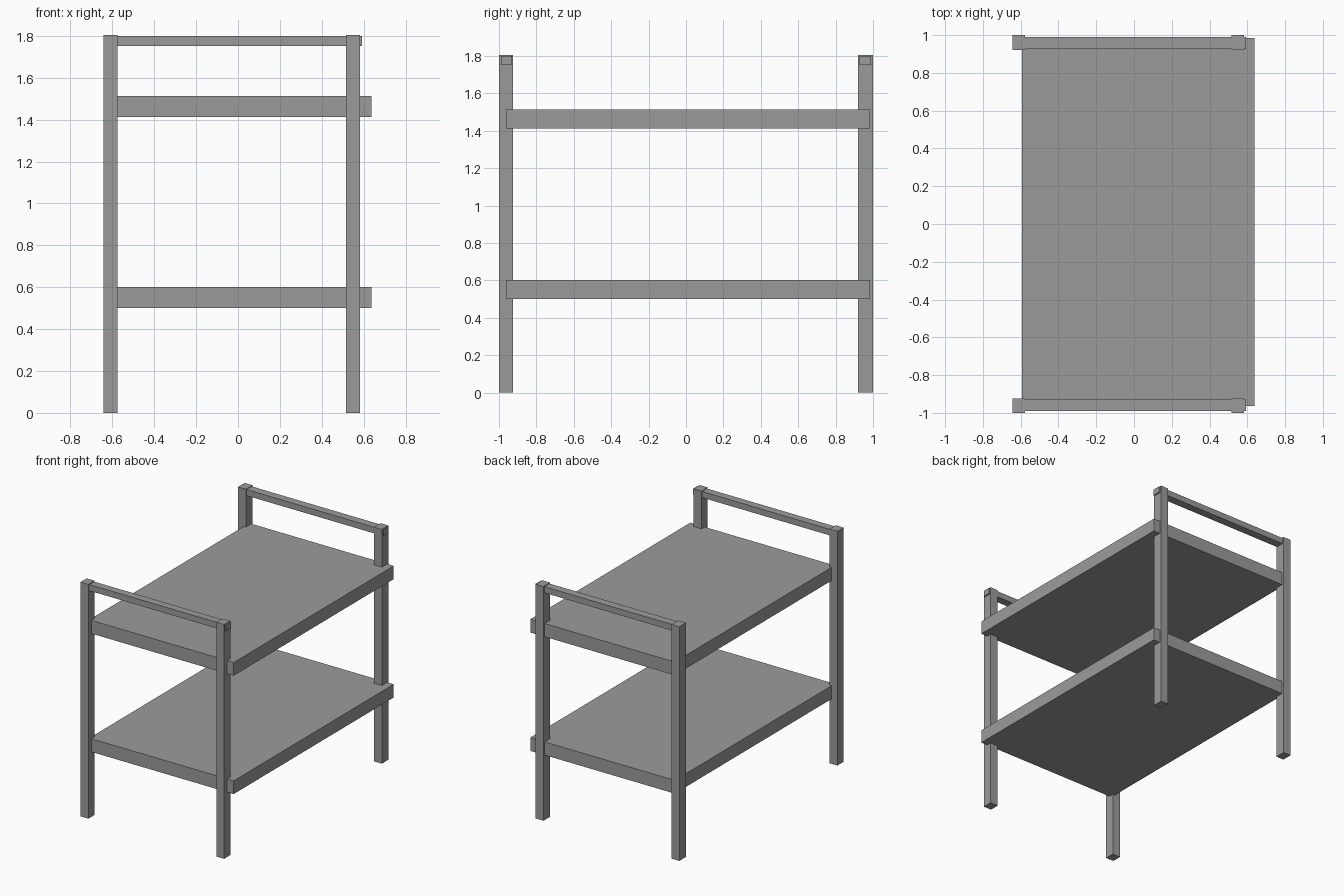
import bpy
import bmesh

cube = bpy.data.objects.get("Cube")
if cube:
    bpy.data.objects.remove(cube, do_unlink=True)

grey = bpy.data.materials.new("mid_grey")
grey.use_nodes = True
colour = (0.33, 0.33, 0.33, 1.0)
grey.diffuse_color = colour
grey.node_tree.nodes["Principled BSDF"].inputs["Base Color"].default_value = colour


def box(name, x, y, z):
    """Add a flat-shaded box spanning the given (min, max) ranges."""
    bm = bmesh.new()
    bmesh.ops.create_cube(bm, size=1)
    for v in bm.verts:
        v.co = [(lo + hi) / 2 + c * (hi - lo) for c, (lo, hi) in zip(v.co, (x, y, z))]
    mesh = bpy.data.meshes.new(name)
    bm.to_mesh(mesh)
    bm.free()
    mesh.materials.append(grey)
    obj = bpy.data.objects.new(name, mesh)
    bpy.context.collection.objects.link(obj)
    return obj


# Legs and handrails at each end
leg_y = {"front": (-1.0, -0.925), "back": (0.92, 1.0)}
rail_y = {"front": (-0.99, -0.93), "back": (0.927, 0.99)}
leg_x = {"right": (-0.643, -0.576), "left": (0.515, 0.582)}
for end in leg_y:
    for side in leg_x:
        box(f"{end}_{side}_leg", leg_x[side], leg_y[end], (0, 1.805))
    box(f"{end}_rail", (-0.59, 0.592), rail_y[end], (1.753, 1.8))

# Shelves
for name, bottom in (("lower_shelf", 0.5), ("upper_shelf", 1.412)):
    box(name, (-0.594, 0.638), (-0.963, 0.985), (bottom, bottom + 0.102))
